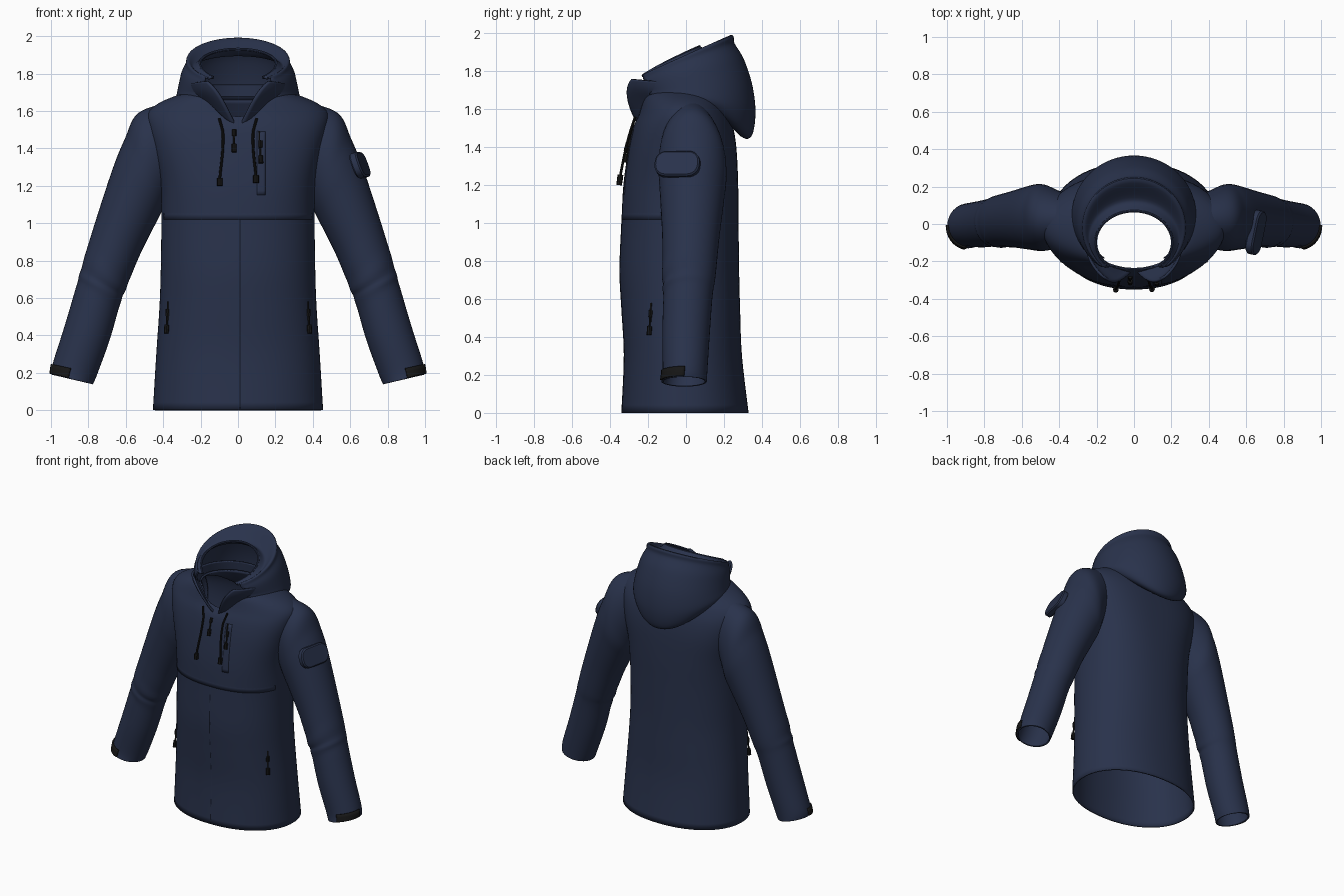
import bpy, bmesh, math
from mathutils import Vector

if "Cube" in bpy.data.objects:
    bpy.data.objects.remove(bpy.data.objects["Cube"], do_unlink=True)


def material(name, rgb):
    m = bpy.data.materials.new(name)
    m.use_nodes = True
    color = (*rgb, 1)
    m.diffuse_color = color
    bsdf = m.node_tree.nodes["Principled BSDF"]
    bsdf.inputs["Base Color"].default_value = color
    bsdf.inputs["Roughness"].default_value = 0.8
    return m


NAVY = material("navy fabric", (0.022, 0.032, 0.071))
BLACK = material("black trim", (0.008, 0.008, 0.008))


def activate(ob):
    bpy.ops.object.select_all(action='DESELECT')
    ob.select_set(True)
    bpy.context.view_layer.objects.active = ob


def smooth(ob, degrees=40):
    activate(ob)
    bpy.ops.object.shade_smooth_by_angle(angle=math.radians(degrees))


def row(table, v):
    """Smoothly interpolated row of a ring table."""
    last = len(table) - 1
    i = min(max(int(v), 0), last - 1)
    f = v - i
    a, b, c, d = (table[min(max(k, 0), last)] for k in (i - 1, i, i + 1, i + 2))
    return [q + f / 2 * (r - p + f * (2 * p - 5 * q + 4 * r - s + f * (3 * (q - r) + s - p)))
            for p, q, r, s in zip(a, b, c, d)]


def spread(a, b, n):
    return [a + (b - a) * i / n for i in range(n + 1)]


def loft(name, surface, us, vs, mat, closed=False, thick=0.01):
    """Skin a surface function over a grid of parameters."""
    bm = bmesh.new()
    if closed:
        us = us[:-1]
    grid = [[bm.verts.new(surface(u, v)) for u in us] for v in vs]
    n = len(us)
    for r0, r1 in zip(grid, grid[1:]):
        for j in range(n if closed else n - 1):
            k = (j + 1) % n
            bm.faces.new((r0[j], r0[k], r1[k], r1[j]))
    bmesh.ops.recalc_face_normals(bm, faces=bm.faces)
    me = bpy.data.meshes.new(name)
    bm.to_mesh(me)
    bm.free()
    me.materials.append(mat)
    ob = bpy.data.objects.new(name, me)
    bpy.context.collection.objects.link(ob)
    smooth(ob, 50)
    mod = ob.modifiers.new("thickness", 'SOLIDIFY')
    mod.thickness = thick
    mod.offset = 0


def tube(name, points, radius, mat=BLACK):
    cu = bpy.data.curves.new(name, 'CURVE')
    cu.dimensions = '3D'
    cu.bevel_depth = radius
    cu.bevel_resolution = 2
    cu.use_fill_caps = True
    sp = cu.splines.new('POLY')
    sp.points.add(len(points) - 1)
    for p, co in zip(sp.points, points):
        p.co = (*co, 1)
    cu.materials.append(mat)
    ob = bpy.data.objects.new(name, cu)
    bpy.context.collection.objects.link(ob)
    activate(ob)
    bpy.ops.object.convert(target='MESH')
    smooth(ob)


TURN = 2 * math.pi

# Body rings: height, half width, front y, back y, neckline dip, squareness
BODY = [
    (0.0, .45, -.335, .325, 0, 2.15), (.3, .432, -.322, .29, 0, 2.2),
    (.55, .415, -.335, .28, 0, 2.2), (.75, .408, -.345, .275, 0, 2.2),
    (1.0, .405, -.335, .272, 0, 2.3), (1.2, .41, -.325, .27, 0, 2.5),
    (1.38, .445, -.30, .262, 0, 2.6), (1.5, .475, -.275, .245, 0, 2.4),
    (1.58, .48, -.25, .22, .03, 2.1), (1.635, .425, -.24, .195, .07, 2),
    (1.68, .32, -.24, .17, .13, 2), (1.69, .26, -.24, .15, .17, 2)]


def body(phi, v, lift=0.0):
    z, hw, yf, yb, dip, n = row(BODY, v)
    sx, cx = math.sin(phi), math.cos(phi)
    x = (hw + lift) * math.copysign(abs(sx) ** (2 / n), sx)
    y = (yf + yb) / 2 - ((yb - yf) / 2 + lift) * math.copysign(abs(cx) ** (2 / n), cx)
    if cx > 0:
        z -= dip * math.exp(-(x / .13) ** 2)
    return Vector((x, y, z))


def body_level(z):
    return min(spread(0, 7, 700), key=lambda v: abs(row(BODY, v)[0] - z))


def on_front(x, z, lift=0.0):
    v = body_level(z)
    r = row(BODY, v)
    phi = math.asin(min(1, abs(x) / r[1]) ** (r[5] / 2))
    return body(math.copysign(phi, x), v, lift)


loft("jacket_body", body, spread(0, TURN, 80), spread(0, 11, 55), NAVY, closed=True)

# Chest yoke with a stepped lower edge, front seam and side seams
loft("chest_yoke", lambda phi, z: body(phi, body_level(z), .0035 - .009 * (z - 1.02) / .14),
     spread(-1.3, 1.3, 44), spread(1.02, 1.16, 5), NAVY, thick=.007)
tube("front_seam", [on_front(.01, z, .002) for z in spread(.01, 1.02, 30)], .004, NAVY)
for side in (-1, 1):
    tube("side_seam", [body(side * 2.1, v) for v in spread(0, 6, 30)], .003, NAVY)

# Sleeve rings: outer x, z, inner x, z, centre y, half depth
SLEEVE = [
    (.36, 1.645, .35, 1.22, .02, .13), (.53, 1.585, .385, 1.13, .03, .165),
    (.60, 1.45, .41, 1.07, .035, .174), (.665, 1.29, .445, 1.0, .033, .165),
    (.76, 1.0, .53, .83, .025, .145), (.83, .77, .60, .66, .015, .135),
    (.86, .66, .635, .57, .01, .125), (.925, .44, .69, .38, .0, .12),
    (.985, .25, .755, .20, -.005, .113), (.993, .19, .78, .14, -.01, .115)]


def sleeve(side, lift=0.0):
    def surface(phi, v):
        ox, oz, ix, iz, cy, hy = row(SLEEVE, v)
        c, s = math.cos(phi), math.sin(phi)
        # Soft creases at the front of the elbow
        crease = .002 * (1 + s) * math.sin(v * 8 + 2 * c) * math.exp(-((v - 5.3) / .6) ** 2)
        k = c * (.5 + (lift + crease) / .25)
        return Vector((side * ((ox + ix) / 2 + k * (ox - ix)),
                       cy - (hy + lift + crease) * s,
                       (oz + iz) / 2 + k * (oz - iz)))
    return surface


for side, label in ((-1, "right"), (1, "left")):
    loft(label + "_sleeve", sleeve(side), spread(0, TURN, 40), spread(0, 9, 63), NAVY, closed=True)
    loft(label + "_cuff_tab", sleeve(side, .009), spread(0, 1.4, 12), spread(8.05, 8.9, 4),
         BLACK, thick=.012)

# Padded sleeve badge on the left arm
bpy.ops.mesh.primitive_cube_add(size=1, location=(.652, -.045, 1.31))
pad = bpy.context.object
pad.name = "left_sleeve_pad"
pad.scale = (.045, .24, .14)
pad.rotation_euler = (0, -.36, -.2)
bpy.ops.object.transform_apply(location=False, rotation=False, scale=True)
bm = bmesh.new()
bm.from_mesh(pad.data)
ends = [e for e in bm.edges if abs(e.verts[0].co.x - e.verts[1].co.x) > .01]
bmesh.ops.bevel(bm, geom=ends, offset=.06, segments=6, profile=.5, affect='EDGES')
bm.to_mesh(pad.data)
bm.free()
pad.data.materials.append(NAVY)
pad.modifiers.new("soft_edge", 'BEVEL').width = .008
smooth(pad)

# Hood rings: half width, front y, back y, front z, back z, sag power
HOOD = [
    (.205, -.265, .07, 1.745, 1.93, .8), (.24, -.28, .13, 1.75, 1.90, .85),
    (.268, -.285, .235, 1.745, 1.985, .95), (.275, -.285, .25, 1.735, 1.945, .95),
    (.30, -.28, .30, 1.72, 1.86, 1), (.318, -.265, .345, 1.70, 1.72, 1.6),
    (.325, -.26, .36, 1.68, 1.57, 2.4), (.30, -.25, .335, 1.67, 1.455, 3),
    (.27, -.24, .265, 1.665, 1.49, 3), (.245, -.23, .17, 1.665, 1.66, 2)]


def hood(phi, v):
    hw, yf, yb, zf, zb, power = row(HOOD, v)
    t = (1 - math.cos(phi)) / 2
    return Vector((hw * math.sin(phi), yf + (yb - yf) * t, zf + (zb - zf) * t ** power))


loft("hood", hood, spread(.7, TURN - .7, 56), spread(0, 9, 54), NAVY, thick=.012)
tube("hood_rim_hem", [hood(p, 0) for p in spread(.7, TURN - .7, 50)], .008, NAVY)


# Open stand-up collar, folding away from the V neck
def collar(u, v):
    gap = .025 + .67 * v
    phi = gap + (TURN - 2 * gap) * u
    s, c = math.sin(phi), math.cos(phi)
    front = max(c, 0)
    x = (.25 + .005 * v) * s
    y = (-.045 - .05 * v) - (.2 + .045 * v) * c - .03 * math.sin(math.pi * v) * front
    low = 1.675 - (.16 * math.exp(-(x / .13) ** 2) if c > 0 else 0)
    high = 1.74 + .025 * front
    return Vector((x, y, low + (high - low) * v))


loft("collar", collar, spread(0, 1, 64), spread(0, 1, 10), NAVY, thick=.014)

# Drawcords with toggles
for side, end in ((-1, 1.20), (1, 1.215)):
    top = Vector((side * .1, -.268, 1.56))
    path = [top] + [on_front(side * (.085 + .008 * math.sin(z * 12)), z, .014 + .06 * (1.5 - z))
                    for z in spread(1.49, end + .04, 12)]
    tube("drawcord", path, .007)
    tip = path[-1]
    tube("drawcord_toggle", [tip, tip + Vector((0, -.005, -.04))], .015)


# Zip pulls: a slider, a short cord and a grip
def zip_pull(name, x, z, length):
    tube(name + "_slider", [on_front(x, z, .006), on_front(x, z - .035, .008)], .011)
    tube(name + "_cord", [on_front(x, z - .035, .01), on_front(x, z - length, .014)], .005)
    tube(name + "_grip", [on_front(x, z - length * .65, .012), on_front(x, z - length, .016)], .013)


zip_pull("neck_zip", -.02, 1.5, .12)
zip_pull("chest_zip", .118, 1.44, .12)
loft("chest_zip_flap", lambda x, z: on_front(x, z, .003), spread(.1, .145, 4),
     spread(1.15, 1.49, 14), NAVY, thick=.008)
tube("chest_zip_line", [on_front(.112, z, .007) for z in spread(1.40, 1.49, 4)], .005)

for side in (-1, 1):
    tube("hand_pocket_zip", [on_front(side * .37, z, .004) for z in spread(.48, .58, 6)], .006)
    zip_pull("hand_pocket", side * .37, .54, .13)
